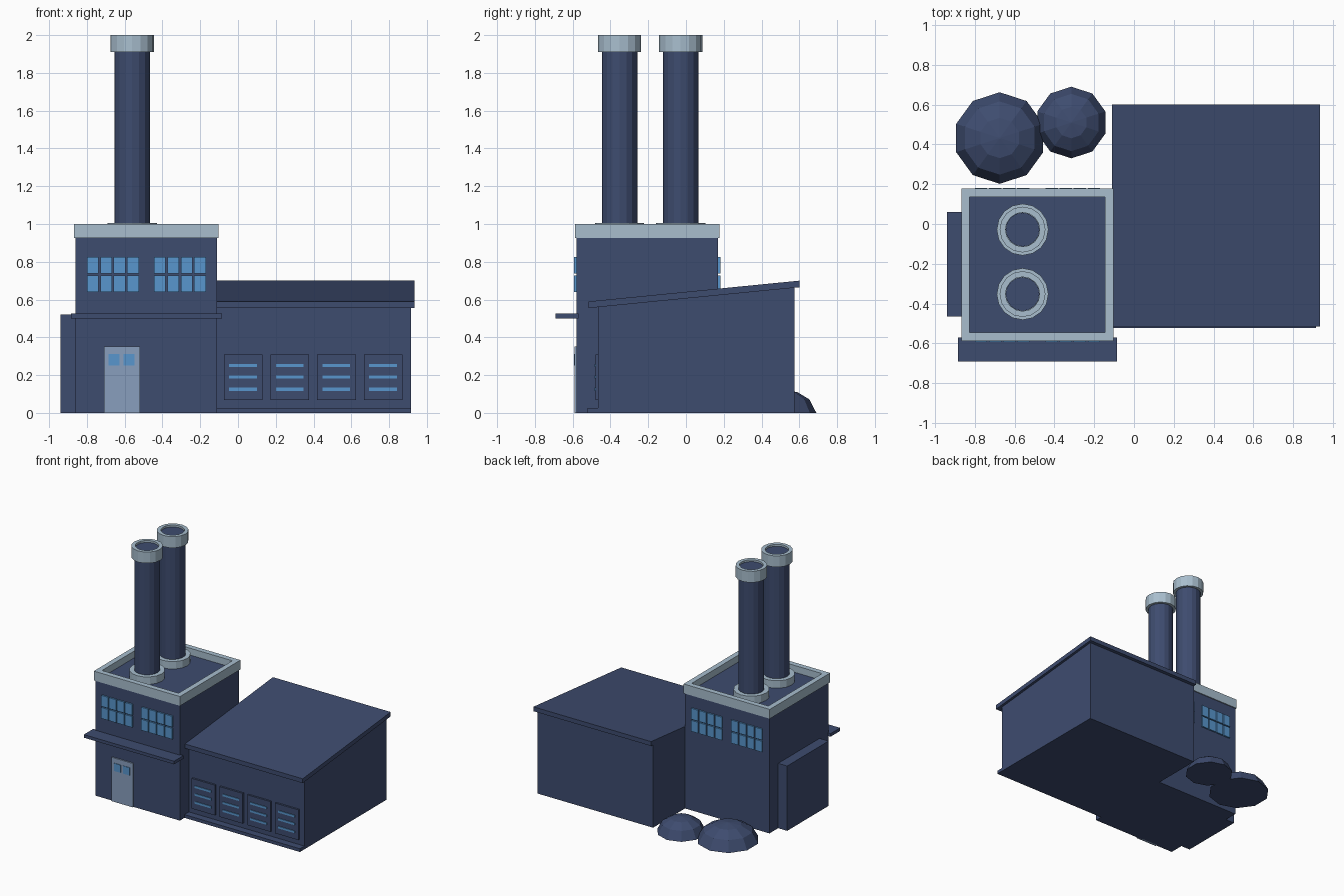
import bpy, bmesh, math

cube = bpy.data.objects.get("Cube")
if cube:
    bpy.data.objects.remove(cube, do_unlink=True)


def material(name, rgb):
    m = bpy.data.materials.new(name)
    m.use_nodes = True
    m.diffuse_color = (*rgb, 1)
    m.node_tree.nodes["Principled BSDF"].inputs["Base Color"].default_value = (*rgb, 1)
    return m


navy = material("navy wall", (0.048, 0.072, 0.159))
trim = material("pale trim", (0.392, 0.515, 0.617))
glass = material("blue glass", (0.098, 0.305, 0.61))
door_grey = material("door grey", (0.25, 0.347, 0.515))


def finish(name, bm, *mats):
    bmesh.ops.recalc_face_normals(bm, faces=bm.faces)
    mesh = bpy.data.meshes.new(name)
    bm.to_mesh(mesh)
    bm.free()
    for m in mats:
        mesh.materials.append(m)
    obj = bpy.data.objects.new(name, mesh)
    bpy.context.collection.objects.link(obj)
    return obj


def add_box(bm, x, y, z):
    """Add a box given (min, max) ranges."""
    verts = bmesh.ops.create_cube(bm, size=1)["verts"]
    for v in verts:
        v.co = [r[0] if c < 0 else r[1] for c, r in zip(v.co, (x, y, z))]


def box(name, x, y, z, mat):
    bm = bmesh.new()
    add_box(bm, x, y, z)
    return finish(name, bm, mat)


def side_profile(name, x, points, mat):
    """Extrude a (y, z) outline along x."""
    bm = bmesh.new()
    face = bm.faces.new([bm.verts.new((x[0], y, z)) for y, z in points])
    new = bmesh.ops.extrude_face_region(bm, geom=[face])["geom"]
    bmesh.ops.translate(bm, vec=(x[1] - x[0], 0, 0),
                        verts=[g for g in new if isinstance(g, bmesh.types.BMVert)])
    return finish(name, bm, mat)


def lathe(name, centre, profile, sides, mat, turn=0.0):
    """Closed rings of (radius, z), capped at both ends."""
    bm = bmesh.new()
    rings = []
    for r, z in profile:
        rings.append([bm.verts.new((centre[0] + r * math.cos(a), centre[1] + r * math.sin(a), z))
                      for a in (turn + math.tau * i / sides for i in range(sides))])
    for low, high in zip(rings, rings[1:]):
        for i in range(sides):
            j = (i + 1) % sides
            bm.faces.new((low[i], low[j], high[j], high[i]))
    bm.faces.new(rings[0])
    bm.faces.new(rings[-1])
    return finish(name, bm, mat)


# Tower with side annexe and entrance canopy
box("tower", (-0.86, -0.11), (-0.58, 0.17), (0, 0.935), navy)
box("side_annexe", (-0.94, -0.86), (-0.465, 0.06), (0, 0.52), navy)
box("entrance_canopy", (-0.885, -0.085), (-0.69, -0.57), (0.5, 0.525), navy)

# Parapet: the sunken inner face is the tower roof
bm = bmesh.new()
add_box(bm, (-0.868, -0.103), (-0.588, 0.178), (0.925, 1.0))
top = max(bm.faces, key=lambda f: f.calc_center_median().z)
bmesh.ops.inset_region(bm, faces=[top], thickness=0.06)
inner = bmesh.ops.extrude_discrete_faces(bm, faces=[top])["faces"][0]
bmesh.ops.translate(bm, verts=inner.verts, vec=(0, 0, -0.055))
inner.material_index = 1
bmesh.ops.remove_doubles(bm, verts=bm.verts, dist=0.0001)
finish("parapet", bm, trim, navy)

# Chimneys
for label, y in (("front", -0.352), ("back", -0.028)):
    c = (-0.56, y)
    lathe(label + "_chimney_base", c, [(0.13, 0.93), (0.13, 1.005)], 16, trim)
    lathe(label + "_chimney_shaft", c, [(0.094, 0.95), (0.094, 1.92)], 16, navy)
    lathe(label + "_chimney_cap", c,
          [(0.09, 1.91), (0.115, 1.91), (0.115, 2.0), (0.086, 2.0), (0.086, 1.97)], 16, trim)
    lathe(label + "_chimney_mouth", c, [(0.085, 1.96), (0.085, 1.985)], 16, navy)

# Tower windows: two groups of four by two panes, front and back
for label, y in (("front", (-0.592, -0.575)), ("back", (0.165, 0.182))):
    bm = bmesh.new()
    for left in (-0.8, -0.445):
        for col in range(4):
            for z in (0.64, 0.737):
                x = left + col * 0.071
                add_box(bm, (x, x + 0.062), y, (z, z + 0.088))
    finish(label + "_windows", bm, glass)

# Door
box("door", (-0.71, -0.52), (-0.59, -0.57), (0, 0.352), door_grey)
bm = bmesh.new()
for x in (-0.685, -0.605):
    add_box(bm, (x, x + 0.058), (-0.594, -0.585), (0.25, 0.312))
finish("door_windows", bm, glass)

# Warehouse with sloping roof and front step
side_profile("warehouse", (-0.11, 0.915),
             [(-0.465, 0), (0.575, 0), (0.575, 0.67), (-0.465, 0.568)], navy)
side_profile("warehouse_roof", (-0.11, 0.935),
             [(-0.515, 0.555), (0.6, 0.665), (0.6, 0.7), (-0.515, 0.59)], navy)
box("warehouse_step", (-0.11, 0.915), (-0.522, -0.46), (0, 0.026), navy)

# Loading shutters with glazed slots
panels, slots = bmesh.new(), bmesh.new()
for i in range(4):
    x = -0.075 + i * 0.247
    add_box(panels, (x, x + 0.205), (-0.48, -0.46), (0.068, 0.31))
    for z in (0.117, 0.181, 0.243):
        add_box(slots, (x + 0.028, x + 0.175), (-0.485, -0.475), (z, z + 0.017))
finish("shutters", panels, navy)
finish("shutter_slots", slots, glass)

# Low faceted domes behind the tower
for label, c, r, h in (("large", (-0.675, 0.432), 0.23, 0.14),
                       ("small", (-0.315, 0.51), 0.18, 0.122)):
    lathe(label + "_dome", c,
          [(r, 0), (r * 0.8, h * 0.58), (r * 0.44, h * 0.9), (r * 0.02, h)],
          10, navy, math.pi / 2)
